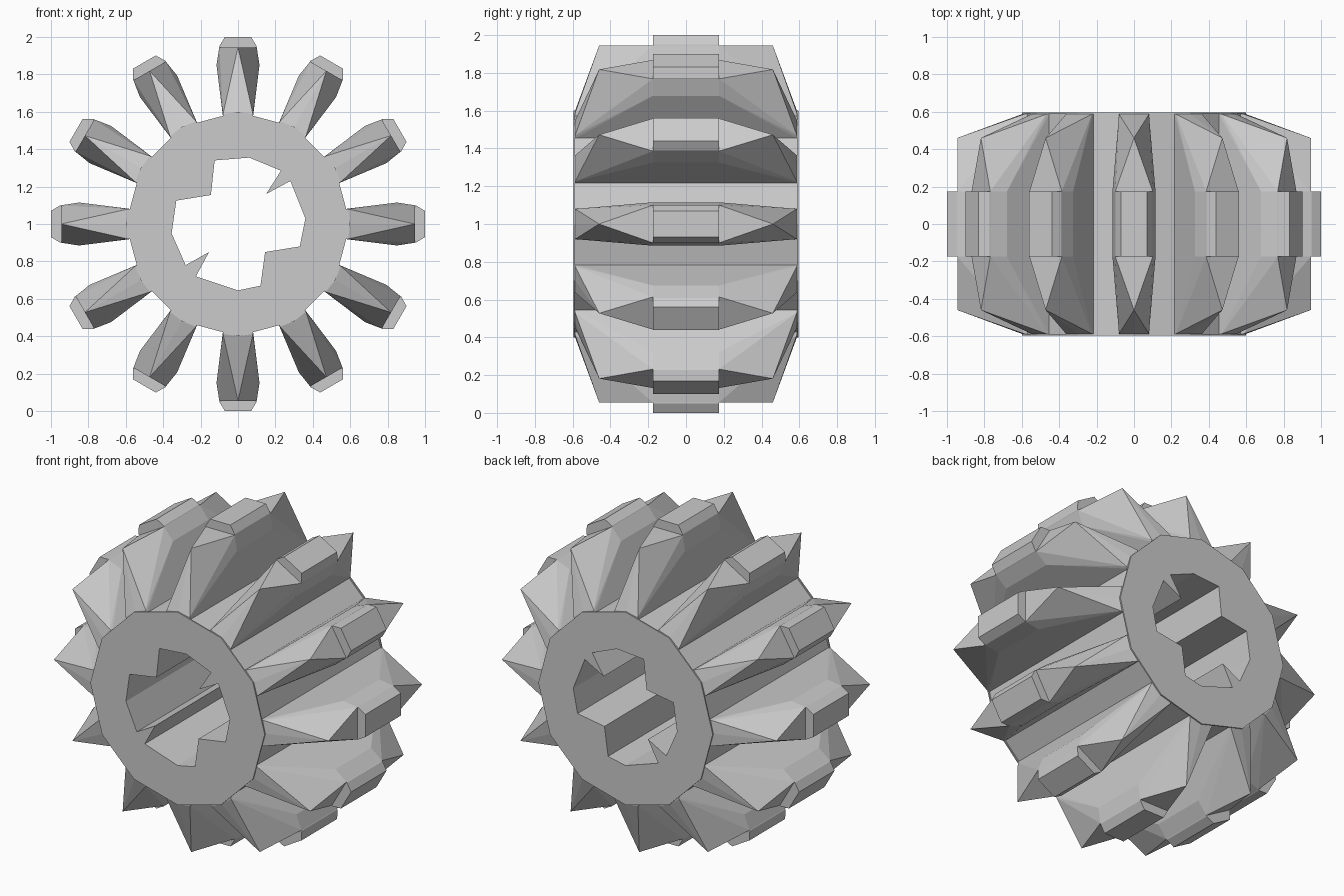
import bpy, bmesh, math
from mathutils import Matrix, Vector

if "Cube" in bpy.data.objects:
    bpy.data.objects.remove(bpy.data.objects["Cube"])

TEETH = 12
CENTRE = Matrix.Translation((0, 0, 1))


def make_object(name, bm):
    bmesh.ops.recalc_face_normals(bm, faces=bm.faces)
    mesh = bpy.data.meshes.new(name)
    bm.to_mesh(mesh)
    bm.free()
    obj = bpy.data.objects.new(name, mesh)
    obj.matrix_world = CENTRE
    bpy.context.collection.objects.link(obj)
    return obj


def ring(bm, profile, y):
    return [bm.verts.new((x, y, z)) for x, z in profile]


def bridge(bm, a, b):
    n = len(a)
    for i in range(n):
        bm.faces.new((a[i], a[(i + 1) % n], b[(i + 1) % n], b[i]))


def polygon(r):
    return [(r * math.sin(2 * math.pi * i / TEETH),
             r * math.cos(2 * math.pi * i / TEETH)) for i in range(TEETH)]


def loop_edges(bm, loop):
    return [bm.edges.get((loop[i], loop[i - 1])) for i in range(len(loop))]


# Hub: twelve-sided drum with thin end rims and a notched axle hole
bm = bmesh.new()
outer = [ring(bm, polygon(r), y) for r, y in
         ((0.60, -0.595), (0.60, -0.587), (0.592, -0.587),
          (0.592, 0.587), (0.60, 0.587), (0.60, 0.595))]
for a, b in zip(outer, outer[1:]):
    bridge(bm, a, b)
hole = [(-0.125, 0.34), (0.06, 0.355), (0.23, 0.285), (0.15, 0.16),
        (0.28, 0.23), (0.36, 0.03), (0.33, -0.12), (0.145, -0.15),
        (0.12, -0.33), (0, -0.355), (-0.225, -0.28), (-0.155, -0.15),
        (-0.28, -0.22), (-0.355, -0.05), (-0.33, 0.125), (-0.145, 0.155)]
inner = [ring(bm, hole, y) for y in (-0.595, 0.595)]
bridge(bm, *inner)
for o, i in ((outer[0], inner[0]), (outer[-1], inner[1])):
    bmesh.ops.triangle_fill(bm, use_beauty=True, normal=(0, o[0].co.y, 0),
                            edges=loop_edges(bm, o) + loop_edges(bm, i))
make_object("hub", bm)


def hull_part(name, points, angle):
    # Convex solid mirrored in x and y, turned to its place round the hub
    bm = bmesh.new()
    turn = Matrix.Rotation(angle, 3, 'Y')
    mirrored = {(sx * x, sy * y, z) for x, y, z in points
                for sx in (1, -1) for sy in (1, -1)}
    for p in sorted(mirrored):
        bm.verts.new(turn @ Vector(p))
    bmesh.ops.remove_doubles(bm, verts=bm.verts, dist=0.0001)
    bmesh.ops.convex_hull(bm, input=bm.verts)
    bmesh.ops.dissolve_limit(bm, angle_limit=0.01, verts=bm.verts, edges=bm.edges)
    make_object(name, bm)


# Teeth: pointed at both ends, each topped by a short raised block
tooth = [(0.08, 0.587, 0.57), (0.08, 0.587, 0.588), (0, 0.587, 0.60),
         (0.115, 0.175, 0.85), (0.10, 0.175, 0.945), (0, 0.46, 0.945)]
block = [(0.10, 0.175, 0.94), (0.10, 0.175, 0.95), (0.07, 0.175, 1.0)]
for i in range(TEETH):
    angle = 2 * math.pi * i / TEETH
    hull_part(f"tooth_{i + 1}", tooth, angle)
    hull_part(f"tooth_block_{i + 1}", block, angle)
